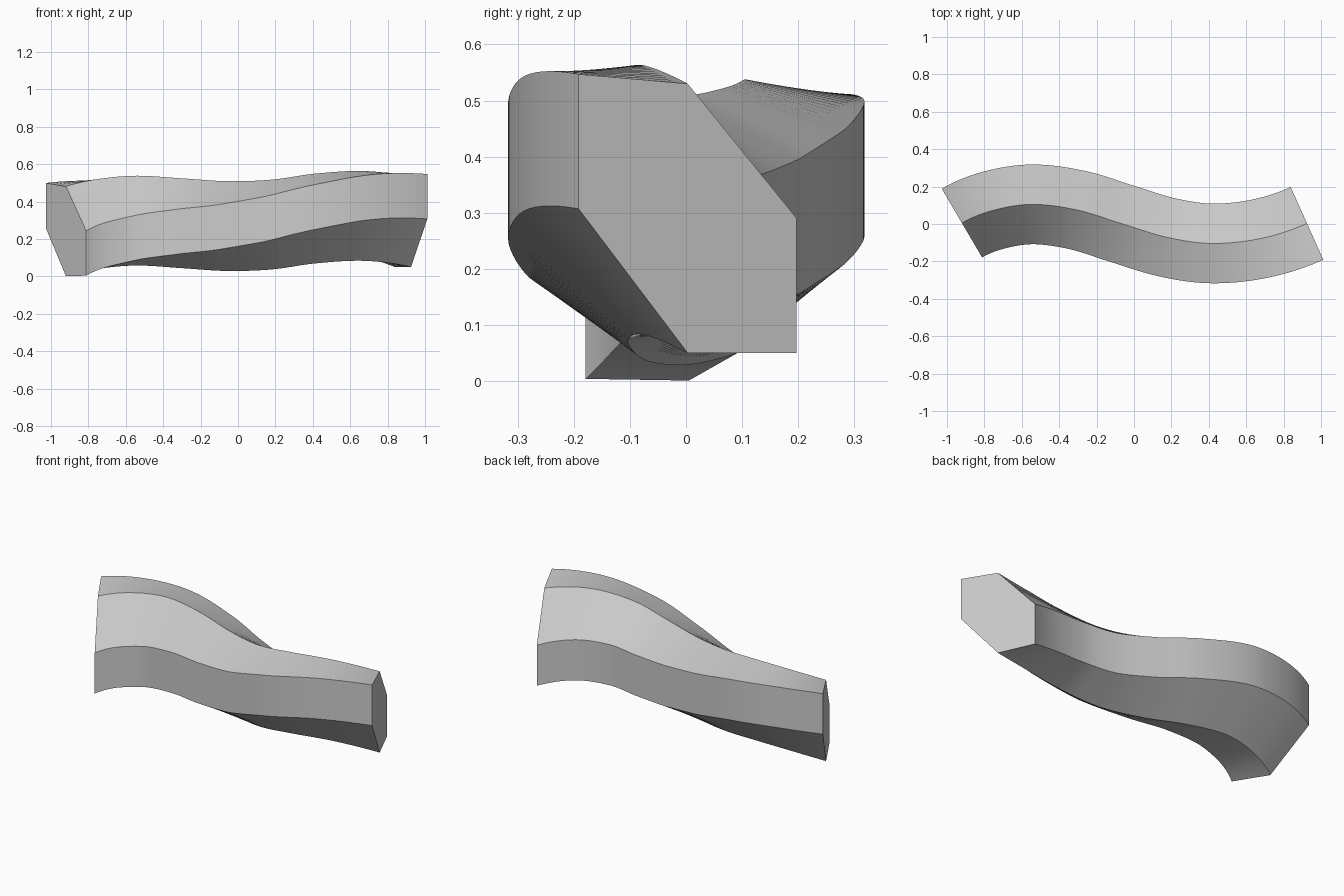
import bpy, bmesh, math
from mathutils import Vector

if "Cube" in bpy.data.objects:
    bpy.data.objects.remove(bpy.data.objects["Cube"])

# Path stations: x, y, centre height, lift of back side, lift of front side
STATIONS = [
    (-0.92, 0.005, 0.241, 0.138, -0.117),
    (-0.75, 0.074, 0.280, 0.112, -0.108),
    (-0.54, 0.105, 0.298, 0.080, -0.090),
    (-0.30, 0.074, 0.284, 0.044, -0.048),
    (-0.06, 0.000, 0.269, 0.008, -0.008),
    (0.18, -0.072, 0.277, -0.028, 0.028),
    (0.42, -0.104, 0.310, -0.060, 0.062),
    (0.68, -0.077, 0.323, -0.092, 0.102),
    (0.925, 0.003, 0.290, -0.120, 0.137),
]
HALF_W, R, STEPS = 0.213, 0.24, 10


def smooth_path(rows):
    """Catmull-Rom through the stations, with extrapolated ends."""
    p = [Vector(r) for r in rows]
    p = [3 * p[0] - 3 * p[1] + p[2]] + p + [3 * p[-1] - 3 * p[-2] + p[-3]]
    out = []
    for i in range(1, len(p) - 2):
        a, b, c, d = p[i - 1:i + 3]
        last = i == len(p) - 3
        for k in range(STEPS + (1 if last else 0)):
            t = k / STEPS
            pos = 0.5 * (2 * b + (c - a) * t + (2 * a - 5 * b + 4 * c - d) * t ** 2
                         + (3 * b - a - 3 * c + d) * t ** 3)
            tan = (c - a) + 2 * (2 * a - 5 * b + 4 * c - d) * t + 3 * (3 * b - a - 3 * c + d) * t ** 2
            out.append((pos, tan))
    return out


# Hexagonal bar swept along the path; its sides shear up and down along the way
bm = bmesh.new()
rings = []
for pos, tan in smooth_path(STATIONS):
    x, y, z, back, front = pos
    n = Vector((-tan[1], tan[0])).normalized() * HALF_W
    section = [(0, R), (1, R / 2 + back), (1, -R / 2 + back),
               (0, -R), (-1, -R / 2 + front), (-1, R / 2 + front)]
    rings.append([bm.verts.new((x + s * n.x, y + s * n.y, z + h)) for s, h in section])
for r0, r1 in zip(rings, rings[1:]):
    for j in range(6):
        k = (j + 1) % 6
        bm.faces.new((r0[j], r0[k], r1[k], r1[j]))
bm.faces.new(rings[0])
bm.faces.new(rings[-1])
bmesh.ops.recalc_face_normals(bm, faces=bm.faces)

mesh = bpy.data.meshes.new("wavy_hexagonal_bar")
bm.to_mesh(mesh)
bm.free()
bar = bpy.data.objects.new("wavy_hexagonal_bar", mesh)
bpy.context.collection.objects.link(bar)
bpy.context.view_layer.objects.active = bar
bar.select_set(True)
bpy.ops.object.shade_smooth_by_angle(angle=math.radians(20))
